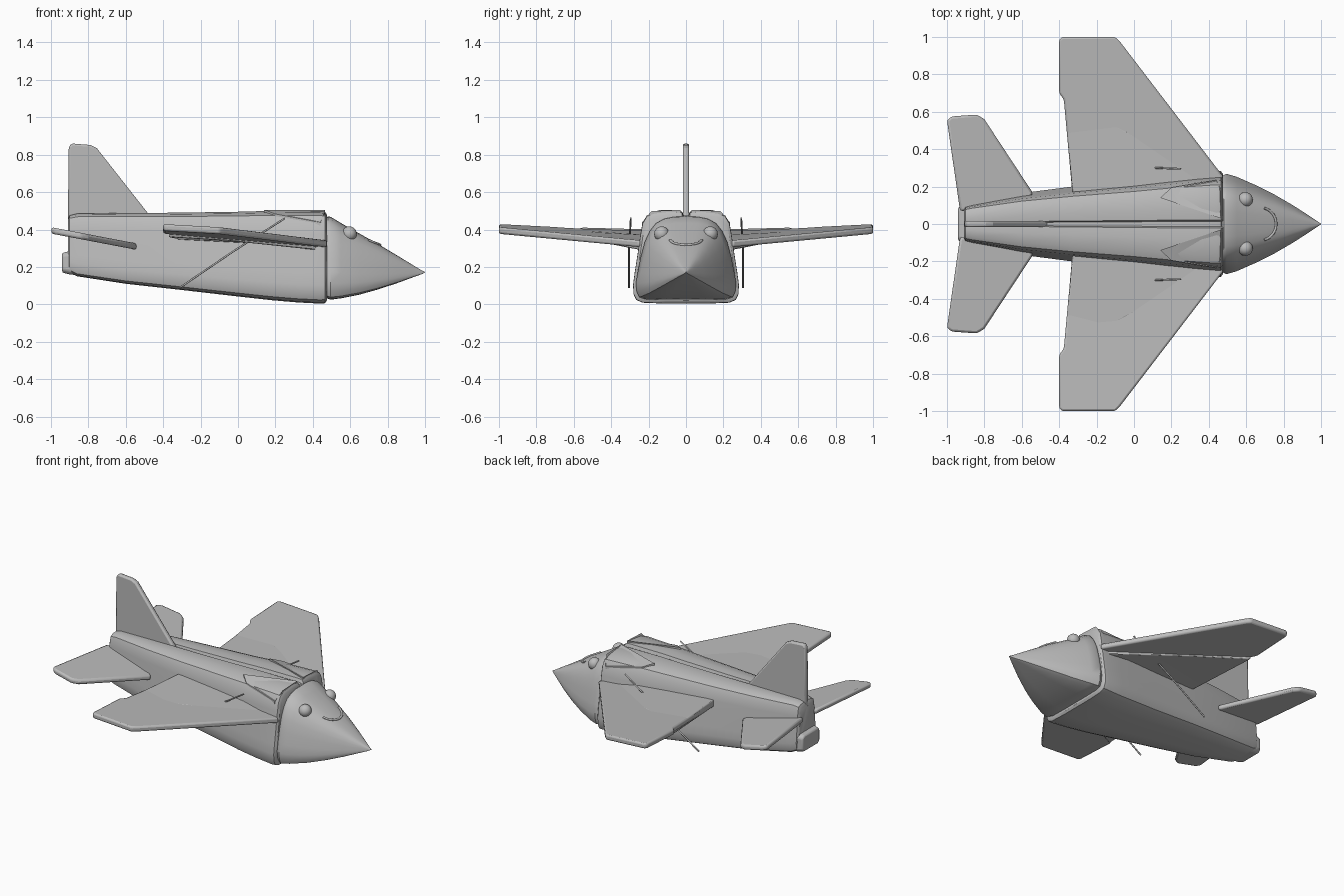
import bpy, bmesh, math
from mathutils import Vector

if "Cube" in bpy.data.objects:
    bpy.data.objects.remove(bpy.data.objects["Cube"])

grey = bpy.data.materials.new("plain grey")
grey.diffuse_color = (0.5, 0.5, 0.5, 1)
grey.use_nodes = True
grey.node_tree.nodes["Principled BSDF"].inputs["Base Color"].default_value = grey.diffuse_color


def finish(name, bm, bevel=0.0, angle=35):
    bmesh.ops.recalc_face_normals(bm, faces=bm.faces)
    me = bpy.data.meshes.new(name)
    bm.to_mesh(me)
    bm.free()
    ob = bpy.data.objects.new(name, me)
    bpy.context.collection.objects.link(ob)
    me.materials.append(grey)
    if bevel:
        m = ob.modifiers.new("soft edge", 'BEVEL')
        m.width, m.segments, m.limit_method = bevel, 2, 'ANGLE'
    bpy.ops.object.select_all(action='DESELECT')
    ob.select_set(True)
    bpy.context.view_layer.objects.active = ob
    bpy.ops.object.shade_smooth_by_angle(angle=math.radians(angle))
    return ob


def loft(name, half, stations, bevel=0.0):
    """Skin a mirrored half section over (x, half width, bottom, top) stations."""
    section = half + [(-a, b) for a, b in reversed(half) if a > 0]
    bm = bmesh.new()
    rings = [[bm.verts.new((x, a * w, lo + b * (hi - lo))) for a, b in section]
             for x, w, lo, hi in stations]
    n = len(section)
    for r, s in zip(rings, rings[1:]):
        for i in range(n):
            bm.faces.new((r[i], r[(i + 1) % n], s[(i + 1) % n], s[i]))
    bm.faces.new(rings[0])
    bm.faces.new(rings[-1])
    return finish(name, bm, bevel)


def slab(name, pts, height, thick, bevel=0.012, folds=()):
    """Thin flying surface; folds are (index, index) creases, top raised along them."""
    bm = bmesh.new()
    rows = []
    for side in (1, -1):
        row = [bm.verts.new((x, y, height(x, y) + side * thick / 2)) for x, y in pts]
        f = bm.faces.new(row)
        if side == 1:
            for a, b in folds:
                bmesh.ops.connect_verts(bm, verts=[row[a], row[b]])
        rows.append(row)
    t, b = rows
    for i in range(len(pts)):
        j = (i + 1) % len(pts)
        bm.faces.new((t[i], t[j], b[j], b[i]))
    return finish(name, bm, bevel, 20)


# Fuselage: rounded trapezium section with a shallow groove along the spine
body_half = [(0, .95), (.05, .95), (.08, .99), (.3, 1), (.6, .98), (.74, .95), (.82, .87),
             (.86, .75), (.91, .55), (.97, .33), (1, .2), (.99, .1), (.94, .04), (.82, .01), (.4, 0), (0, 0)]
loft("fuselage", body_half, [
    (-.91, .09, .19, .455), (-.9, .105, .17, .475), (-.86, .115, .15, .485), (-.6, .165, .11, .488),
    (-.33, .2, .08, .49), (0, .235, .042, .495), (.18, .258, .022, .5), (.32, .272, .01, .5),
    (.44, .283, .004, .5), (.465, .282, .006, .495), (.475, .268, .02, .48)])
# Tail block below the rear end
loft("tail_block", [(0, 1), (.8, 1), (1, .85), (1, .15), (.8, 0), (0, 0)], [
    (-.94, .09, .17, .275), (-.9, .1, .16, .285), (-.7, .1, .14, .29)], .008)

# Nose cone
nose_half = [(0, 1), (.25, .995), (.45, .97), (.6, .92), (.72, .83), (.82, .7), (.9, .52), (.96, .34),
             (1, .2), (.985, .1), (.93, .03), (.8, .005), (.4, 0), (0, 0)]
nose_st = [(.46, .25, .04, .45), (.48, .262, .03, .47), (.495, .268, .025, .468), (.55, .252, .032, .435),
           (.65, .208, .052, .378), (.75, .158, .08, .322), (.85, .1, .113, .262),
           (.94, .042, .146, .207), (.985, .012, .162, .18), (1, .002, .17, .172)]
loft("nose_cone", nose_half, nose_st)


def nose_top(x, y):
    """Height of the upper nose skin at a point."""
    for s, e in zip(nose_st, nose_st[1:]):
        if s[0] <= x <= e[0]:
            t = (x - s[0]) / (e[0] - s[0])
            w, lo, hi = (s[k] + t * (e[k] - s[k]) for k in (1, 2, 3))
            u = abs(y) / w
            for (a, p), (b, q) in zip(nose_half, nose_half[1:]):
                if a <= u <= b:
                    return lo + (hi - lo) * (p + (q - p) * (u - a) / (b - a))
    return .3


def tube(name, pts, r):
    cu = bpy.data.curves.new(name, 'CURVE')
    cu.dimensions = '3D'
    cu.bevel_depth, cu.bevel_resolution, cu.use_fill_caps = r, 2, True
    sp = cu.splines.new('POLY')
    sp.points.add(len(pts) - 1)
    for p, c in zip(sp.points, pts):
        p.co = (*c, 1)
    ob = bpy.data.objects.new(name, cu)
    bpy.context.collection.objects.link(ob)
    cu.materials.append(grey)


# Smiling mouth on top of the nose
arc = [math.radians(a) for a in range(-75, 76, 10)]
mouth = [(.675 + .085 * math.cos(a), .088 * math.sin(a)) for a in arc]
tube("mouth", [(x, y, nose_top(x, y) + .002) for x, y in mouth], .007)

wing_pts = [(.48, .25), (-.075, .975), (-.1, 1), (-.385, 1), (-.4, .985), (-.4, .7), (-.375, .665),
            (-.33, .17), (.3, .17)]
tail_pts = [(-.54, .165), (-.8, .56), (-.84, .585), (-.975, .575), (-1, .555), (-.93, .07), (-.6, .07)]

for s, side in ((1, "left"), (-1, "right")):
    def mirror(pts):
        return [(x, s * y) for x, y in pts]

    # Main wing
    slab(side + "_wing", mirror(wing_pts), lambda x, y: .338 - .056 * x + .051 * abs(y), .036, .013)
    # Folded paper layer lying on the inner wing, highest at the body
    bm = bmesh.new()
    top = [(.42, .25, .335), (-.05, .5, .385), (-.37, .675, .404), (-.33, .17, .395), (.25, .17, .37)]
    rows = [[bm.verts.new((x, s * y, z - d)) for x, y, z in top] for d in (0, .045)]
    for r in rows:
        bm.faces.new(r)
    for i in range(5):
        j = (i + 1) % 5
        bm.faces.new((rows[0][i], rows[0][j], rows[1][j], rows[1][i]))
    finish(side + "_wing_fold", bm, .006)

    # Tailplane
    slab(side + "_tailplane", mirror(tail_pts), lambda x, y: .31 - .19 * (x + .55), .034, .012)

    # Slim stick passing through the wing
    tube(side + "_stick", [(-.31, s * .305, .09), (-.03, s * .305, .28), (.25, s * .295, .46)], .005)

    # Eye
    bm = bmesh.new()
    bmesh.ops.create_uvsphere(bm, u_segments=20, v_segments=12, radius=.04)
    bmesh.ops.translate(bm, verts=bm.verts, vec=Vector((.595, s * .13, nose_top(.595, .13) - .008)))
    finish(side + "_eye", bm)

    # Folded flap over the shoulder behind the nose
    bm = bmesh.new()
    flap = [(.465, .03, .497), (.465, .185, .49), (.44, .235, .43), (.2, .195, .475), (.14, .14, .497)]
    lo = [bm.verts.new((x, s * y, z - .02)) for x, y, z in flap]
    hi = [bm.verts.new((x, s * y, z + .008)) for x, y, z in flap]
    for r in (lo, hi):
        for k in range(1, 4):
            bm.faces.new((r[0], r[k], r[k + 1]))
    for i in range(5):
        j = (i + 1) % 5
        bm.faces.new((lo[i], lo[j], hi[j], hi[i]))
    finish(side + "_shoulder_flap", bm)

# Upright tail fin standing in the spine groove
fin = [(-.91, .4), (-.905, .84), (-.89, .86), (-.79, .852), (-.755, .835), (-.48, .485), (-.4, .4)]
bm = bmesh.new()
rows = [[bm.verts.new((x, d, z)) for x, z in fin] for d in (-.017, .017)]
for r in rows:
    bm.faces.new(r)
for i in range(len(fin)):
    j = (i + 1) % len(fin)
    bm.faces.new((rows[0][i], rows[0][j], rows[1][j], rows[1][i]))
finish("tail_fin", bm, .01, 20)
